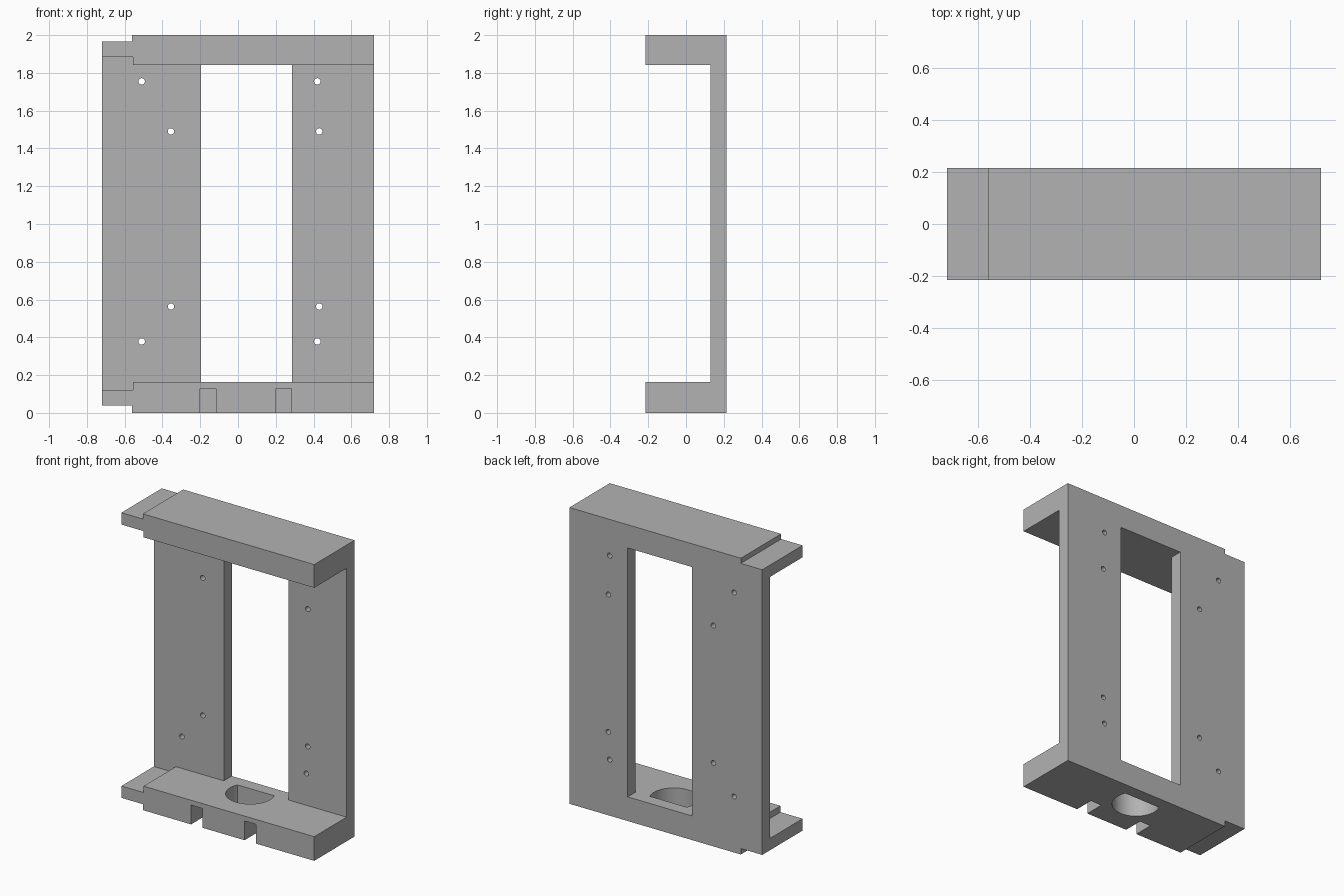
import bpy, bmesh, math
from mathutils import Vector

cube = bpy.data.objects.get("Cube")
if cube:
    bpy.data.objects.remove(cube, do_unlink=True)

FRONT, BACK, PLATE = -0.215, 0.215, 0.13   # depth of frame and front of back plate

grey = bpy.data.materials.new("plain grey")
grey.use_nodes = True
grey.diffuse_color = (0.45, 0.45, 0.45, 1)
grey.node_tree.nodes["Principled BSDF"].inputs["Base Color"].default_value = (0.45, 0.45, 0.45, 1)


def prism(name, points, axis, start, end):
    """Extrude a 2D outline along y (points are x, z) or z (points are x, y)."""
    place = (lambda a, b, d: (a, d, b)) if axis == "y" else (lambda a, b, d: (a, b, d))
    bm = bmesh.new()
    face = bm.faces.new([bm.verts.new(place(a, b, start)) for a, b in points])
    extruded = bmesh.ops.extrude_face_region(bm, geom=[face])["geom"]
    verts = [g for g in extruded if isinstance(g, bmesh.types.BMVert)]
    bmesh.ops.translate(bm, verts=verts, vec=Vector(place(0, 0, end - start)))
    bmesh.ops.recalc_face_normals(bm, faces=bm.faces)
    mesh = bpy.data.meshes.new(name)
    bm.to_mesh(mesh)
    bm.free()
    mesh.materials.append(grey)
    obj = bpy.data.objects.new(name, mesh)
    bpy.context.collection.objects.link(obj)
    return obj


def rect(x0, x1, b0, b1):
    return [(x0, b0), (x1, b0), (x1, b1), (x0, b1)]


def arc(cx, cy, r, a0, a1, n):
    return [(cx + r * math.cos(a0 + (a1 - a0) * i / n),
             cy + r * math.sin(a0 + (a1 - a0) * i / n)) for i in range(n + 1)]


def cut(target, cutter):
    bpy.context.view_layer.objects.active = target
    mod = target.modifiers.new("cut", "BOOLEAN")
    mod.operation, mod.solver, mod.object = "DIFFERENCE", "EXACT", cutter
    bpy.ops.object.modifier_apply(modifier=mod.name)
    bpy.data.objects.remove(cutter, do_unlink=True)


# Frame block, with stepped tabs along the -x side
frame = prism("bracket_frame", [
    (-0.56, 0), (0.72, 0), (0.72, 2), (-0.56, 2),
    (-0.56, 1.965), (-0.72, 1.965), (-0.72, 0.04), (-0.56, 0.04)], "y", FRONT, BACK)

# Pocket that leaves the back plate and the two flanges
cut(frame, prism("pocket_cutter", [
    (-0.555, 0.163), (1, 0.163), (1, 1.843), (-0.555, 1.843),
    (-0.555, 1.885), (-1, 1.885), (-1, 0.12), (-0.555, 0.12)], "y", -0.5, PLATE))

# Tall opening through the back plate
cut(frame, prism("opening_cutter", rect(-0.197, 0.285, 0.163, 1.843), "y", 0, 0.5))

# Two notches in the front of the lower flange
for x in (-0.2, 0.2):
    cut(frame, prism("notch_cutter", rect(x, x + 0.084, -0.2, 0.13), "y", -0.5, -0.08))

# Round hole with a flat back through the lower flange
r, cy = 0.15, 0.07
flat = math.asin((PLATE - cy) / r)
cut(frame, prism("cable_hole_cutter",
                 arc(0.042, cy, r, math.pi - flat, 2 * math.pi + flat, 48), "z", -0.2, 0.4))

# Screw holes in the back plate
for x, z in ((-0.51, 1.755), (-0.355, 1.49), (-0.355, 0.563), (-0.51, 0.378),
             (0.42, 1.755), (0.43, 1.49), (0.43, 0.563), (0.42, 0.378)):
    circle = arc(x, z, 0.017, 0, 2 * math.pi, 20)[:-1]
    cut(frame, prism("screw_hole_cutter", circle, "y", 0, 0.5))

# Smooth the hole walls, keep the edges sharp
bpy.ops.object.select_all(action="DESELECT")
frame.select_set(True)
bpy.context.view_layer.objects.active = frame
bpy.ops.object.shade_smooth_by_angle(angle=math.radians(30))
